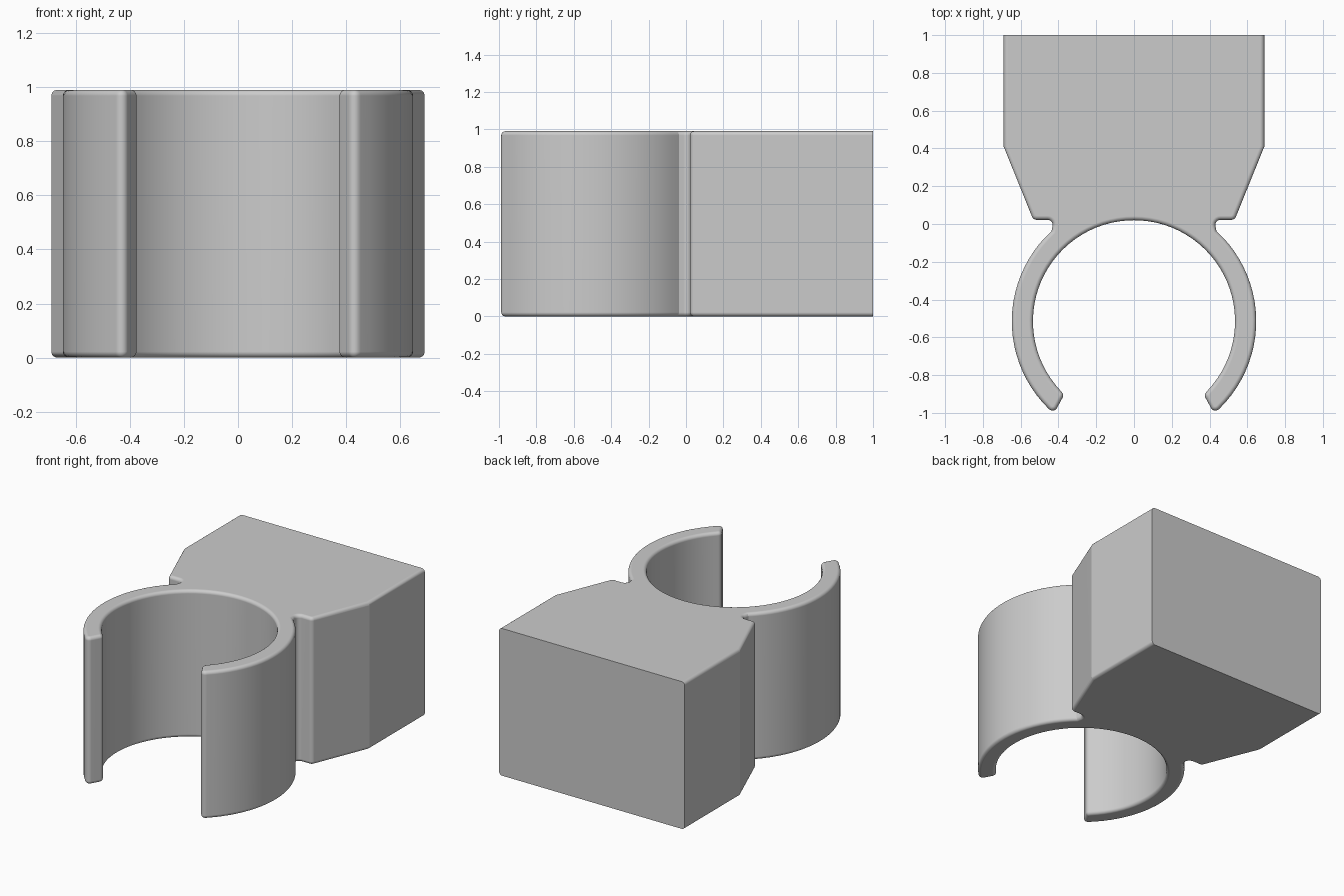
import bpy, bmesh, math
from mathutils import Vector

if "Cube" in bpy.data.objects:
    bpy.data.objects.remove(bpy.data.objects["Cube"])

HEIGHT = 0.99
CENTER = Vector((0, -0.515))
R_IN, R_OUT = 0.535, 0.647
EDGE = 0.022          # rounding of the top and bottom rims


def arc(radius, start, end, count):
    """Points on the ring, angles in degrees."""
    pts = []
    for i in range(count + 1):
        a = math.radians(start + (end - start) * i / count)
        pts.append(CENTER + radius * Vector((math.cos(a), math.sin(a))))
    return pts


def rounded(before, corner, after, radius, steps=6):
    """Replace a corner with a fillet of the given radius."""
    u, v = (before - corner).normalized(), (after - corner).normalized()
    half = u.angle(v) / 2
    mid = corner + (u + v).normalized() * radius / math.sin(half)
    a = corner + u * radius / math.tan(half) - mid
    b = corner + v * radius / math.tan(half) - mid
    total = a.angle(b)
    return [mid + (a * math.sin(total * (1 - i / steps)) + b * math.sin(total * i / steps))
            / math.sin(total) for i in range(steps + 1)]


# Right half of the outline: inner ring, clip tip, outer ring, notch, block
inner = arc(R_IN, 90, -43.5, 30)
outer = arc(R_OUT, -45.5, 47.5, 22)
tip_in, tip_out = Vector((0.37, -0.905)), Vector((0.425, -1.005))
notch = Vector((0.423, 0.022))
shoulder = Vector((0.533, 0.022))
flare, back = Vector((0.69, 0.41)), Vector((0.69, 1.0))

half = list(inner)
half += rounded(inner[-1], tip_in, tip_out, 0.026)
half += rounded(tip_in, tip_out, outer[0], 0.026)
half += outer
half += rounded(outer[-1], notch, shoulder, 0.028)
half += rounded(notch, shoulder, flare, 0.028)
half += [flare, back]
outline = half + [Vector((-p.x, p.y)) for p in reversed(half[1:])]

# Extrude the outline into the clip body
bm = bmesh.new()
base = bm.faces.new([bm.verts.new((p.x, p.y, 0)) for p in outline])
top = bmesh.ops.extrude_face_region(bm, geom=[base])
bmesh.ops.translate(bm, vec=(0, 0, HEIGHT),
                    verts=[g for g in top["geom"] if isinstance(g, bmesh.types.BMVert)])
bmesh.ops.recalc_face_normals(bm, faces=bm.faces)

# Round both rims, leaving the flat mounting back sharp
rims = [e for e in bm.edges
        if abs(e.verts[0].co.z - e.verts[1].co.z) < 1e-5
        and min(v.co.y for v in e.verts) < 0.99]
bmesh.ops.bevel(bm, geom=rims, offset=EDGE, segments=6, profile=0.5,
                affect='EDGES', clamp_overlap=False)
bmesh.ops.recalc_face_normals(bm, faces=bm.faces)

mesh = bpy.data.meshes.new("clip_holder")
bm.to_mesh(mesh)
bm.free()
holder = bpy.data.objects.new("clip_holder", mesh)
bpy.context.collection.objects.link(holder)

# Single grey plastic
grey = bpy.data.materials.new("grey plastic")
grey.diffuse_color = (0.6, 0.6, 0.6, 1)
grey.use_nodes = True
grey.node_tree.nodes["Principled BSDF"].inputs["Base Color"].default_value = grey.diffuse_color
mesh.materials.append(grey)

bpy.context.view_layer.objects.active = holder
holder.select_set(True)
bpy.ops.object.shade_smooth_by_angle(angle=math.radians(18))
weighted = holder.modifiers.new("even_shading", 'WEIGHTED_NORMAL')
weighted.keep_sharp = True
